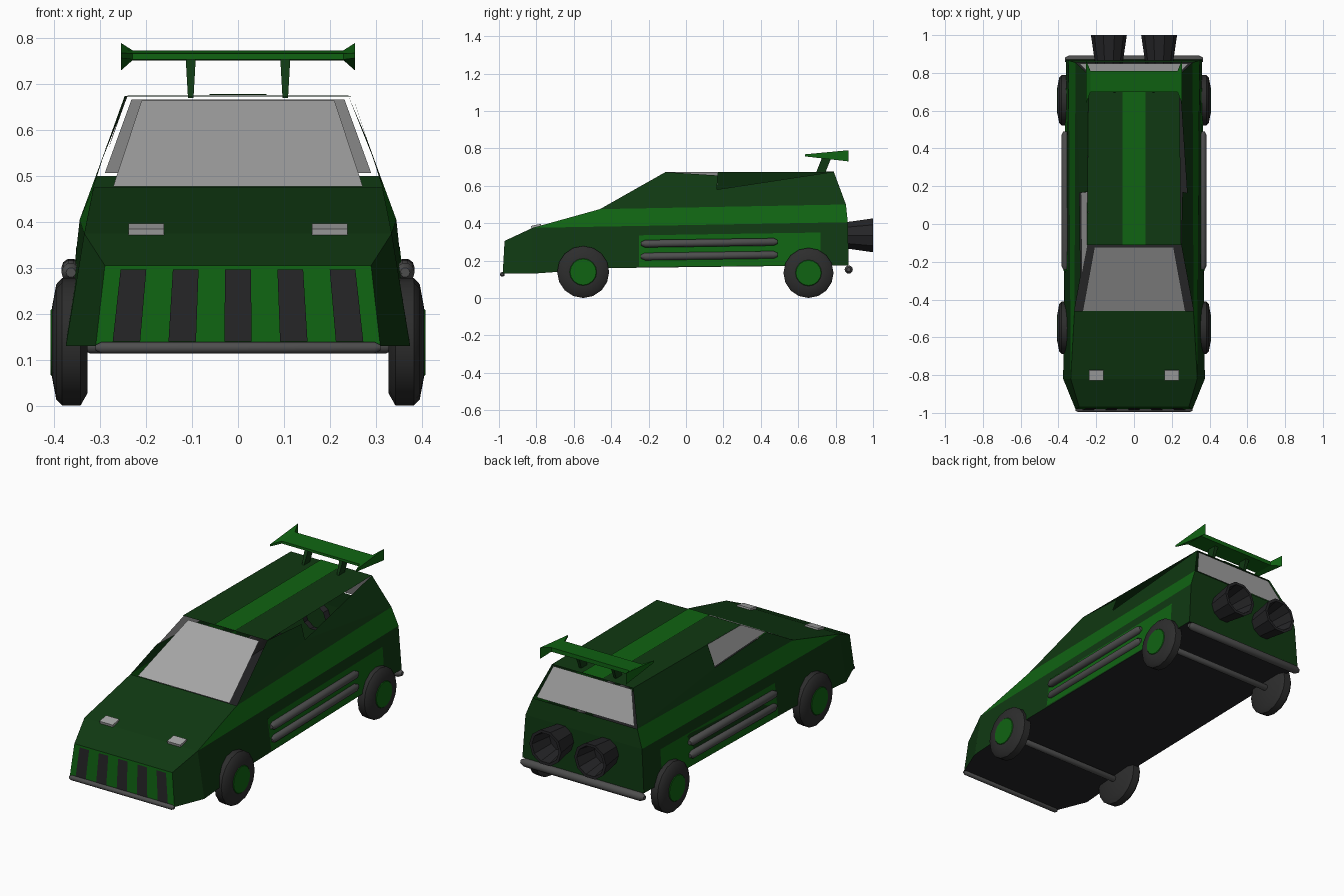
import bpy, math
from mathutils import Vector

cube = bpy.data.objects.get("Cube")
if cube:
    bpy.data.objects.remove(cube, do_unlink=True)


def material(name, rgb):
    m = bpy.data.materials.new(name)
    m.use_nodes = True
    m.diffuse_color = (*rgb, 1)
    node = next(n for n in m.node_tree.nodes if n.type == 'BSDF_PRINCIPLED')
    node.inputs["Base Color"].default_value = (*rgb, 1)
    node.inputs["Roughness"].default_value = 0.7
    return m


DARK = material("dark green", (0.005, 0.04, 0.006))
BRIGHT = material("bright green", (0.005, 0.125, 0.006))
GLASS = material("light grey", (0.38, 0.38, 0.38))
METAL = material("mid grey", (0.075, 0.075, 0.075))
TYRE = material("tyre grey", (0.026, 0.026, 0.026))
BLACK = material("charcoal", (0.018, 0.018, 0.02))


def build(name, polys, mat):
    """One object from a list of polygons given by their corners."""
    verts, faces = [], []
    for poly in polys:
        faces.append(range(len(verts), len(verts) + len(poly)))
        verts += [tuple(p) for p in poly]
    me = bpy.data.meshes.new(name)
    me.from_pydata(verts, [], [list(f) for f in faces])
    me.materials.append(mat)
    ob = bpy.data.objects.new(name, me)
    bpy.context.collection.objects.link(ob)
    return ob


def flip(p):
    return Vector((-p[0], p[1], p[2]))


def both(polys):
    return polys + [[flip(p) for p in reversed(poly)] for poly in polys]


def across(a, b):
    """Quad spanning the car between two points and their mirror images."""
    return [a, b, flip(b), flip(a)]


def box(name, centre, size, mat):
    bpy.ops.mesh.primitive_cube_add(size=1, location=centre)
    ob = bpy.context.object
    ob.name, ob.scale = name, size
    ob.data.materials.append(mat)
    return ob


def loft(name, rings, mat, closed=False, caps=False):
    """Skin between successive rings of points."""
    polys = []
    n = len(rings[0])
    pairs = list(zip(rings, rings[1:])) + ([(rings[-1], rings[0])] if closed else [])
    for a, b in pairs:
        polys += [[a[i], a[(i + 1) % n], b[(i + 1) % n], b[i]] for i in range(n)]
    if caps:
        polys += [list(reversed(rings[0])), rings[-1]]
    return build(name, polys, mat)


def lathe(name, profile, centre, axis, sides, mat):
    """Revolve (offset, radius) pairs round the x or y axis."""
    rings = []
    for off, r in profile:
        ring = []
        for i in range(sides):
            a = 2 * math.pi * i / sides
            u, v = r * math.cos(a), r * math.sin(a)
            ring.append(Vector(centre) + Vector((off, u, v) if axis == 'x' else (u, off, v)))
        rings.append(ring)
    ob = loft(name, rings, mat)
    bpy.ops.object.select_all(action='DESELECT')
    ob.select_set(True)
    bpy.context.view_layer.objects.active = ob
    bpy.ops.object.mode_set(mode='EDIT')
    bpy.ops.mesh.select_all(action='SELECT')
    bpy.ops.mesh.remove_doubles(threshold=0.0005)
    bpy.ops.mesh.normals_make_consistent(inside=False)
    bpy.ops.object.mode_set(mode='OBJECT')
    bpy.ops.object.shade_smooth_by_angle(angle=math.radians(35))
    return ob


def rod(name, centre, length, r, axis):
    h = length / 2
    return lathe(name, [(-h, 0), (-h, r * .5), (-h + r, r), (h - r, r), (h, r * .5), (h, 0)],
                 centre, axis, 10, METAL)


# Key corners of the body shell on the +x side
V = Vector
nose_low, nose_top = V((.31, -.98, .13)), V((.29, -.97, .305))
sill_f, sill_m, sill_r = V((.375, -.82, .13)), V((.371, -.4, .16)), V((.36, .87, .175))
mid_f, mid_r = V((.335, -.82, .375)), V((.345, .865, .405))
belt_f, belt_r = V((.315, -.46, .475)), V((.31, .855, .5))
roof_f, roof_r = V((.25, -.11, .673)), V((.24, .79, .675))

# Lower body, hood and tail
build("lower_sides", both([[nose_low, sill_f, mid_f, nose_top],
                           [sill_f, sill_m, sill_r, mid_r, mid_f]]), DARK)
build("hood", [across(nose_top, mid_f), across(mid_f, belt_f)], DARK)
build("tail", [across(sill_r, mid_r), across(mid_r, belt_r)], DARK)
build("side_bands", both([[mid_f, mid_r, belt_r, belt_f]]), BRIGHT)
build("floor", [across(nose_low, sill_f), across(sill_f, sill_m), across(sill_m, sill_r)], BLACK)

# Upper sides: narrow slot on one side, wide window on the other
slot_low, slot_top = V((.281, .165, .58)), V((.256, .17, .655))
build("left_upper_side", [[belt_f, slot_low, slot_top, roof_f], [belt_f, belt_r, slot_low],
                          [slot_low, belt_r, roof_r]], DARK)
win_low, win_top, win_front = V((-.288, .165, .56)), V((-.247, .17, .674)), V((-.283, -.28, .577))
build("right_upper_side", [[flip(belt_f), flip(belt_r), win_low, win_front],
                           [win_low, flip(belt_r), flip(roof_r), win_top]], DARK)
inset = V((.006, 0, 0))
build("right_side_window", [[p + inset for p in (flip(roof_f), win_top, win_low, win_front)]], GLASS)

# Roof with centre stripe
build("roof", [across(roof_f, roof_r)], DARK)
build("roof_stripe", [across(V((.062, -.11, .677)), V((.062, .79, .679)))], BRIGHT)

# Windshield and rear window
build("windshield", [across(V((.272, -.46, .477)), V((.21, -.122, .665)))], GLASS)
build("rear_window", [across(V((.29, .85, .507)), V((.232, .79, .667)))], GLASS)

# Nose panel and grille stripes
build("nose_panel", [across(nose_low, nose_top)], BRIGHT)
stripes = []
for i in range(-2, 3):
    corners = []
    for side, z in ((-1, .14), (1, .14), (1, .296), (-1, .296)):
        t = (z - .13) / .175
        corners.append(V(((i * .122 + side * .03) * (1 - .07 * t), -.984 + .01 * t, z)))
    stripes.append(corners)
build("grille_stripes", stripes, BLACK)


# Side panels lying on the lower body
def on_side(y, z):
    t, k = (y + .82) / 1.69, (z - .15) / .24
    low, high = .375 - .015 * t, .335 + .01 * t
    return V((low + (high - low) * k + .005, y, z))


build("side_panels", both([[on_side(-.25, .168), on_side(.72, .176),
                            on_side(.72, .35), on_side(-.25, .335)]]), BRIGHT)

for side, label in ((1, "left"), (-1, "right")):
    # Side pipes
    for z, tag in ((.295, "upper"), (.226, "lower")):
        pipe = rod(f"{label}_{tag}_side_pipe", (0, 0, 0), .73, .021, 'y')
        pipe.location = (side * .364, .125, z)
        pipe.rotation_euler.x = math.radians(.8)
    # Wheels with coloured hubs
    for y, r, tag in ((-.55, .139, "front"), (.655, .134, "rear")):
        profile = [(-.04, 0), (-.04, r * .8), (-.025, r), (.015, r), (.028, r * .9),
                   (.037, r * .55), (.037, 0)]
        lathe(f"{label}_{tag}_wheel", [(side * o, q) for o, q in profile],
              (side * .368, y, r), 'x', 16, TYRE)
        lathe(f"{label}_{tag}_hub", [(0, 0), (0, r * .53), (side * .004, r * .5), (side * .004, 0)],
              (side * .404, y, r), 'x', 16, BRIGHT)
    # Exhaust nozzles, open at the back
    lathe(f"{label}_exhaust", [(-.02, .07), (.15, .095), (.15, .08), (.03, .06), (.03, 0)],
          (side * .133, .85, .335), 'y', 10, BLACK)
    # Headlights
    lamp = box(f"{label}_headlight", (side * .2, -.8, .38), (.078, .055, .022), GLASS)
    lamp.rotation_euler.x = math.radians(12)
    # Spoiler struts
    foot, head = V((side * .103, .72, .67)), V((side * .103, .755, .757))
    loft(f"{label}_spoiler_strut",
         [[p + V((sx * w, sy * .025, 0)) for sx, sy in ((-1, -1), (1, -1), (1, 1), (-1, 1))]
          for p, w in ((foot, .006), (head, .011))], DARK, caps=True)


# Spoiler wing with flared tips
def wing(x, y0, y1, low0, top0, low1, top1):
    return [V((x, y0, low0)), V((x, y1, low1)), V((x, y1, top1)), V((x, y0, top0))]


tip = (.635, .87, .757, .768, .73, .79)
mid = (.70, .81, .754, .767, .752, .774)
loft("spoiler_wing", [wing(-.255, *tip), wing(-.23, *mid), wing(.23, *mid), wing(.255, *tip)],
     BRIGHT, caps=True)

# Bumpers and axles
rod("front_bumper", (0, -.982, .126), .62, .013, 'x')
rod("rear_bumper", (0, .87, .152), .73, .022, 'x')
rod("front_axle", (0, -.55, .13), .68, .017, 'x')
rod("rear_axle", (0, .655, .135), .68, .017, 'x')
